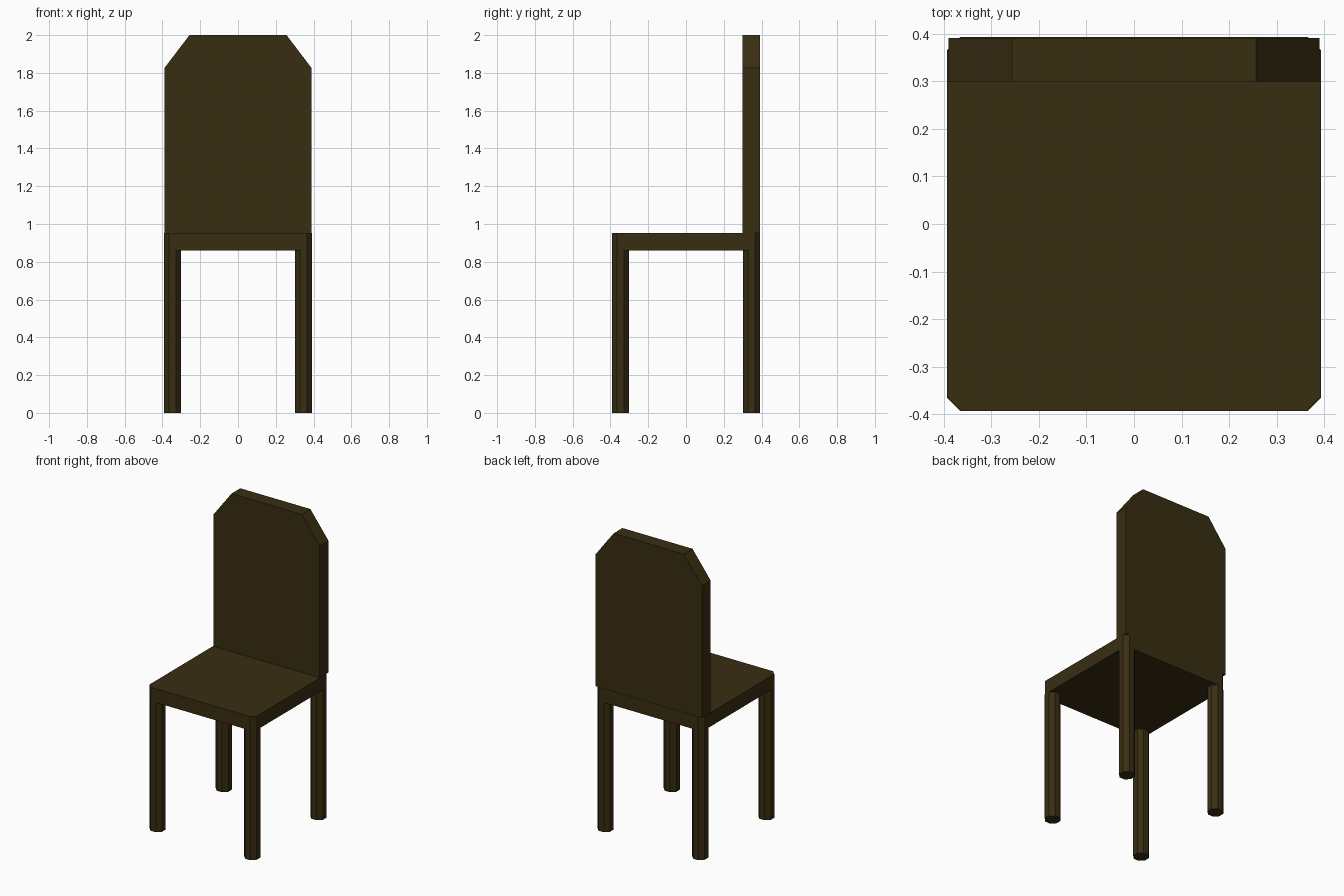
import bpy, bmesh, math
from mathutils import Vector

if "Cube" in bpy.data.objects:
    bpy.data.objects.remove(bpy.data.objects["Cube"])

wood = bpy.data.materials.new("dark_brown_wood")
wood.diffuse_color = (0.040, 0.027, 0.006, 1)
wood.use_nodes = True
wood.node_tree.nodes["Principled BSDF"].inputs["Base Color"].default_value = wood.diffuse_color


def prism(name, outline, direction):
    """Extrude a closed 3D outline along a direction into a flat-faced solid."""
    bm = bmesh.new()
    face = bm.faces.new([bm.verts.new(p) for p in outline])
    ext = bmesh.ops.extrude_face_region(bm, geom=[face])
    moved = [g for g in ext["geom"] if isinstance(g, bmesh.types.BMVert)]
    bmesh.ops.translate(bm, verts=moved, vec=Vector(direction))
    bmesh.ops.recalc_face_normals(bm, faces=bm.faces)
    mesh = bpy.data.meshes.new(name)
    bm.to_mesh(mesh)
    bm.free()
    mesh.materials.append(wood)
    obj = bpy.data.objects.new(name, mesh)
    bpy.context.collection.objects.link(obj)
    return obj


def chamfered_square(half, cut, z, cx=0, cy=0):
    """Square with its four corners cut off, counter-clockwise."""
    a, b = half, half - cut
    pts = [(a, -b), (a, b), (b, a), (-b, a), (-a, b), (-a, -b), (-b, -a), (b, -a)]
    return [(cx + x, cy + y, z) for x, y in pts]


HALF = 0.393        # half width of the seat
LEG = 0.046         # half thickness of a leg
CUT = LEG * (2 - math.sqrt(2))  # corner cut that makes a regular octagon
SEAT_BOTTOM, SEAT_TOP = 0.86, 0.952

# Seat: thick board whose corners follow the legs
prism("seat", chamfered_square(HALF, 0.029, SEAT_BOTTOM), (0, 0, SEAT_TOP - SEAT_BOTTOM))

# Backrest: tall board with clipped upper corners
right = [(0.39, SEAT_TOP), (0.39, 1.825), (0.257, 2.0)]
profile = right + [(-x, z) for x, z in reversed(right)]
prism("backrest", [(x, 0.299, z) for x, z in profile], (0, 0.092, 0))

# Four octagonal legs, flush with the seat corners
for side, sx in (("left", -1), ("right", 1)):
    for end, sy in (("front", -1), ("back", 1)):
        c = HALF - LEG
        prism(f"{end}_{side}_leg", chamfered_square(LEG, CUT, 0, sx * c, sy * c),
              (0, 0, SEAT_BOTTOM))
